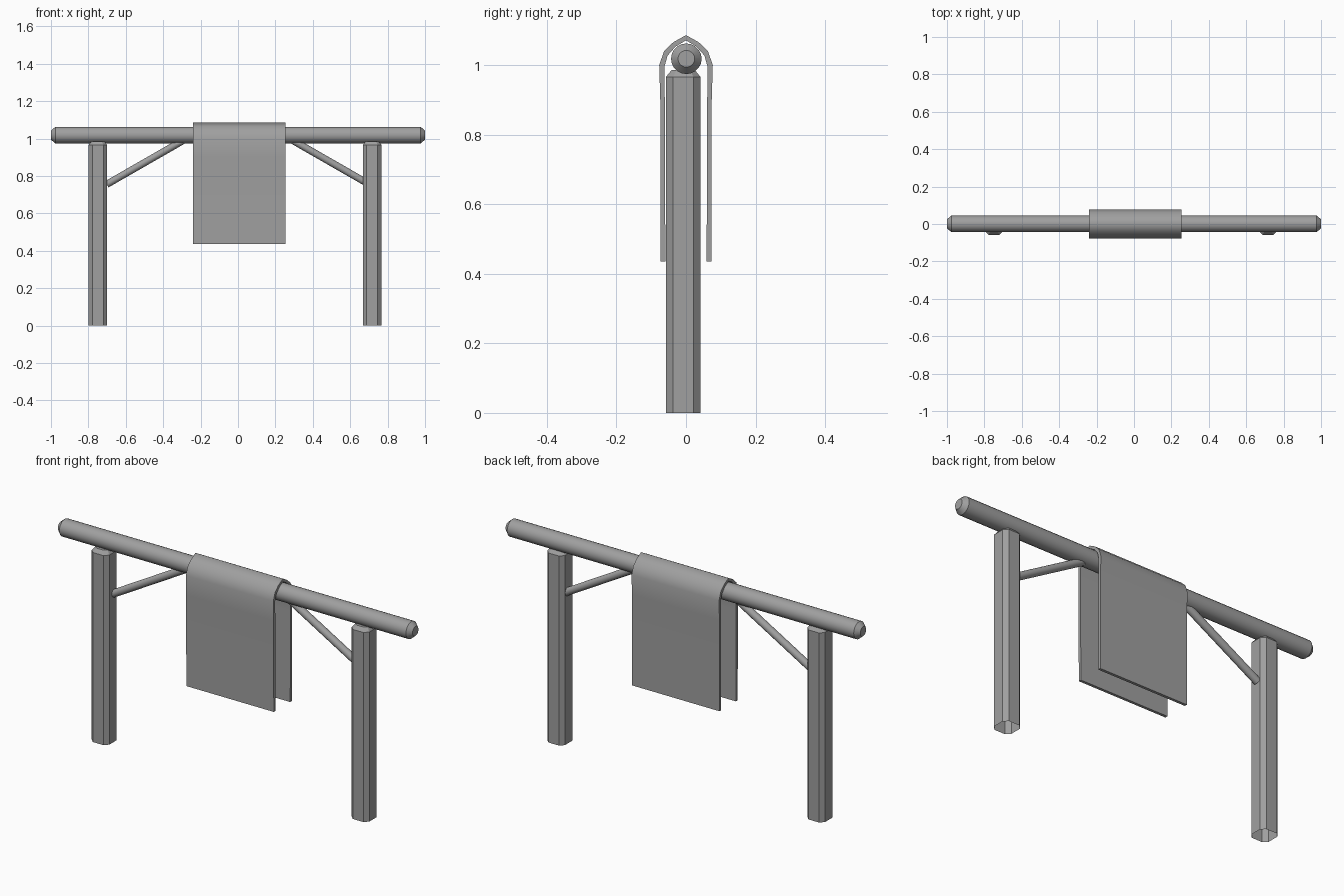
import bpy
import bmesh
import math
from mathutils import Vector

if "Cube" in bpy.data.objects:
    bpy.data.objects.remove(bpy.data.objects["Cube"])

GREY = (0.35, 0.35, 0.35, 1)
grey = bpy.data.materials.new("plain_grey")
grey.use_nodes = True
grey.diffuse_color = GREY
grey.node_tree.nodes["Principled BSDF"].inputs["Base Color"].default_value = GREY


def loft(name, rings, cap_start=True, cap_end=True, smooth=None):
    """Join matching rings of points with quads, with optional end caps."""
    bm = bmesh.new()
    loops = [[bm.verts.new(p) for p in ring] for ring in rings]
    n = len(loops[0])
    for a, b in zip(loops, loops[1:]):
        for i in range(n):
            j = (i + 1) % n
            bm.faces.new((a[i], a[j], b[j], b[i]))
    if cap_start:
        bm.faces.new(loops[0][::-1])
    if cap_end:
        bm.faces.new(loops[-1])
    bmesh.ops.recalc_face_normals(bm, faces=bm.faces)
    mesh = bpy.data.meshes.new(name)
    bm.to_mesh(mesh)
    bm.free()
    mesh.materials.append(grey)
    obj = bpy.data.objects.new(name, mesh)
    bpy.context.collection.objects.link(obj)
    if smooth:
        bpy.ops.object.select_all(action='DESELECT')
        obj.select_set(True)
        bpy.context.view_layer.objects.active = obj
        bpy.ops.object.shade_smooth_by_angle(angle=math.radians(smooth))
    return obj


def circle(centre, axis, radius, sides):
    axis = Vector(axis).normalized()
    u = Vector((0, 1, 0))
    v = axis.cross(u)
    angles = [2 * math.pi * i / sides for i in range(sides)]
    return [Vector(centre) + radius * (u * math.cos(a) + v * math.sin(a)) for a in angles]


def cut_square(x, y, z, half, cut):
    """Square with its corners cut off."""
    k = half - cut
    pts = [(half, -k), (half, k), (k, half), (-k, half),
           (-half, k), (-half, -k), (-k, -half), (k, -half)]
    return [(x + px, y + py, z) for px, py in pts]


# Round crossbar with bevelled ends
bar_y, bar_z = 0.001, 1.018
bar = [(-1, 0.024), (-0.977, 0.044), (0.977, 0.044), (1, 0.024)]
loft("crossbar", [circle((x, bar_y, bar_z), (1, 0, 0), r, 20) for x, r in bar], smooth=35)

for side, label, post_x in ((1, "left", 0.717), (-1, "right", -0.749)):
    # Post with cut corners, bevelled top and open foot
    post = [(0, 0.0495, 0.02), (0.966, 0.0495, 0.02), (0.985, 0.034, 0.014)]
    loft(label + "_post", [cut_square(post_x, -0.008, z, h, c) for z, h, c in post],
         cap_start=False)

    # Slanted brace from post to crossbar
    low = Vector((side * 0.702, bar_y, 0.755))
    high = Vector((side * 0.275, bar_y, 1.0))
    loft(label + "_brace", [circle(p, high - low, 0.019, 12) for p in (low, high)], smooth=40)

# Cloth draped over the crossbar: one half of its section, mirrored
outer = [(0.073, 0.435), (0.074, 0.6), (0.074, 0.9), (0.077, 1.0), (0.063, 1.04), (0.036, 1.066)]
inner = [(0.059, 0.435), (0.06, 0.6), (0.061, 0.9), (0.062, 0.995), (0.053, 1.027), (0.03, 1.053)]


def arch(half, peak):
    return half + [(0, peak)] + [(-y, z) for y, z in reversed(half)]


front_to_back = arch(outer, 1.086)
back_to_front = arch(inner, 1.071)[::-1]
section = front_to_back + back_to_front
cloth = loft("draped_cloth", [[(x, y, z) for y, z in section] for x in (-0.24, 0.253)], smooth=65)
